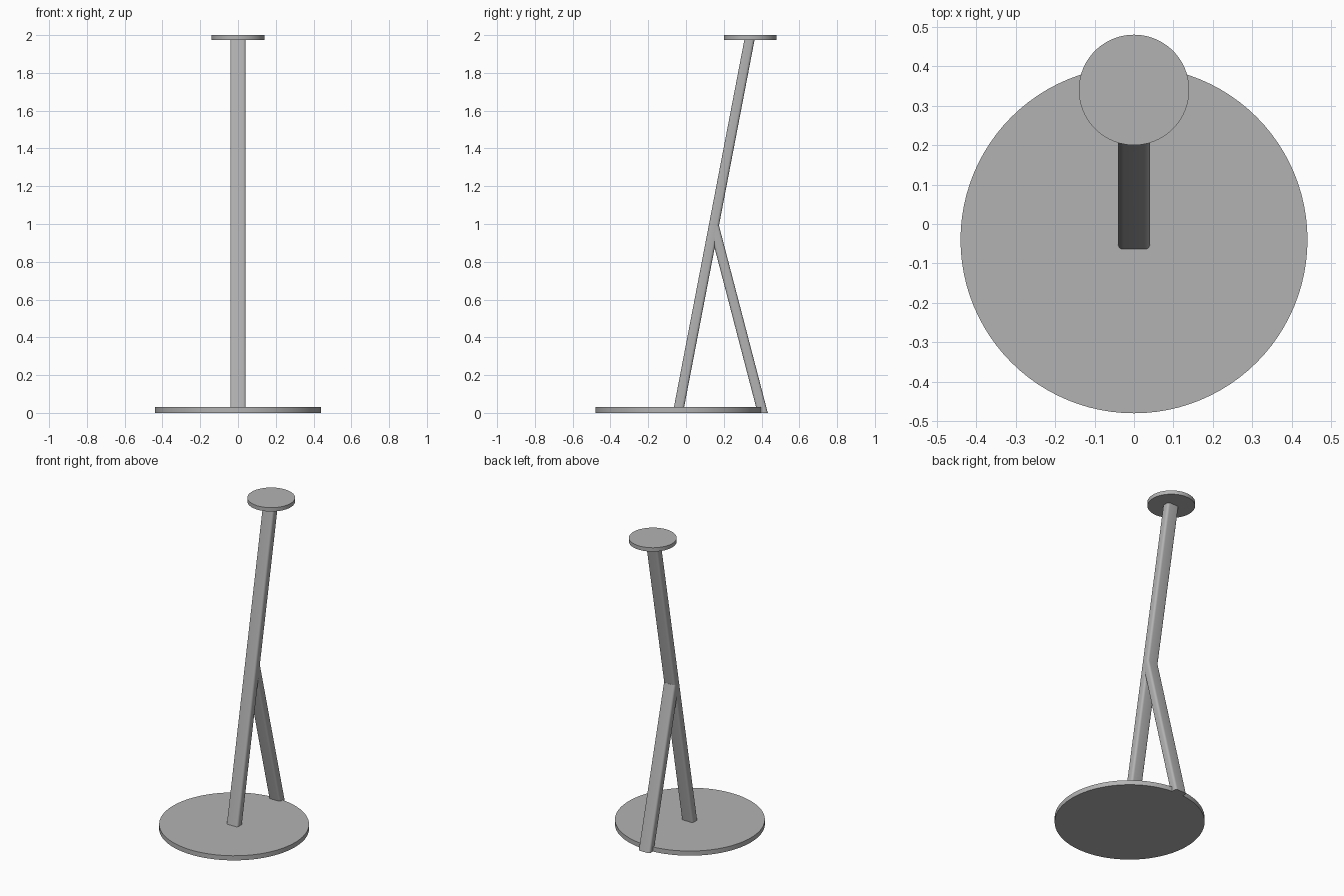
import bpy, bmesh, math

cube = bpy.data.objects.get("Cube")
if cube:
    bpy.data.objects.remove(cube, do_unlink=True)

grey = bpy.data.materials.new("plain grey")
grey.use_nodes = True
colour = (0.45, 0.45, 0.45, 1)
grey.diffuse_color = colour
grey.node_tree.nodes["Principled BSDF"].inputs["Base Color"].default_value = colour


def finish(obj, name):
    obj.name = name
    obj.data.materials.append(grey)
    bpy.ops.object.select_all(action='DESELECT')
    obj.select_set(True)
    bpy.context.view_layer.objects.active = obj
    bpy.ops.object.shade_smooth_by_angle(angle=math.radians(30))


def disc(name, y, radius, bottom, top):
    bpy.ops.mesh.primitive_cylinder_add(
        vertices=96, radius=radius, depth=top - bottom,
        location=(0, y, (bottom + top) / 2))
    finish(bpy.context.object, name)


def rounded_section(half_x, half_y, radius, steps=5):
    """Outline of a rounded rectangle, counter-clockwise."""
    points = []
    for corner, (sx, sy) in enumerate([(1, 1), (-1, 1), (-1, -1), (1, -1)]):
        for i in range(steps + 1):
            a = math.pi / 2 * (corner + i / steps)
            points.append((sx * (half_x - radius) + radius * math.cos(a),
                           sy * (half_y - radius) + radius * math.sin(a)))
    return points


def slanted_bar(name, start, end, half_x=0.041, half_y=0.027, radius=0.014):
    """Bar with level ends, running between two (y, z) centres."""
    bm = bmesh.new()
    section = rounded_section(half_x, half_y, radius)
    low, high = [[bm.verts.new((x, y + cy, cz)) for x, y in section]
                 for cy, cz in (start, end)]
    n = len(section)
    for i in range(n):
        j = (i + 1) % n
        bm.faces.new((low[i], low[j], high[j], high[i]))
    bm.faces.new(low[::-1])
    bm.faces.new(high)
    mesh = bpy.data.meshes.new(name)
    bm.to_mesh(mesh)
    bm.free()
    obj = bpy.data.objects.new(name, mesh)
    bpy.context.collection.objects.link(obj)
    finish(obj, name)


# Floor plate and small top plate
disc("base_plate", -0.04, 0.44, 0, 0.03)
disc("top_plate", 0.34, 0.14, 1.975, 2.0)

# Leaning post and the rear brace that props it
slanted_bar("main_post", (-0.037, 0.03), (0.336, 1.975))
slanted_bar("rear_brace", (0.406, 0), (0.148, 0.99))
